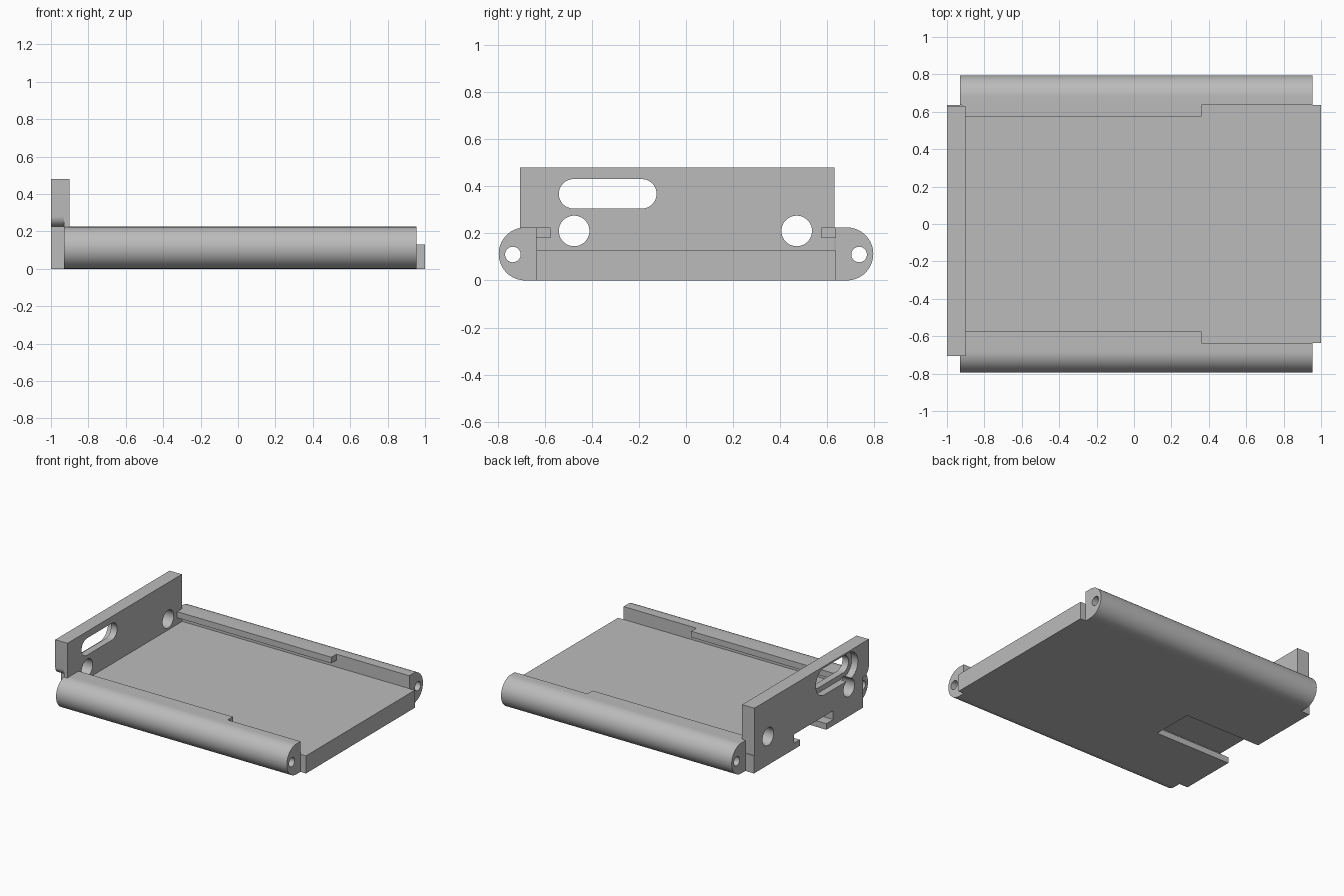
import bpy, bmesh, math

if "Cube" in bpy.data.objects:
    bpy.data.objects.remove(bpy.data.objects["Cube"], do_unlink=True)

grey = bpy.data.materials.new("plain grey")
grey.use_nodes = True
colour = (0.5, 0.5, 0.5, 1)
grey.diffuse_color = colour
grey.node_tree.nodes["Principled BSDF"].inputs["Base Color"].default_value = colour


def arc(cy, cz, r, start, end, steps=24):
    """Points (y, z) on an arc, angles in degrees."""
    angles = [math.radians(start + (end - start) * i / steps) for i in range(steps + 1)]
    return [(cy + r * math.cos(a), cz + r * math.sin(a)) for a in angles]


def circle(cy, cz, r):
    return arc(cy, cz, r, 0, 360, 40)[:-1]


def stadium(y0, y1, z, r):
    return arc(y1, z, r, -90, 90) + arc(y0, z, r, 90, 270)


def rect(y0, y1, z0, z1):
    return [(y0, z0), (y1, z0), (y1, z1), (y0, z1)]


def extrude(name, profile, x0, x1):
    """Sweep a (y, z) profile along x."""
    bm = bmesh.new()
    face = bm.faces.new([bm.verts.new((x0, y, z)) for y, z in profile])
    top = bmesh.ops.extrude_face_region(bm, geom=[face])["geom"]
    verts = [v for v in top if isinstance(v, bmesh.types.BMVert)]
    bmesh.ops.translate(bm, verts=verts, vec=(x1 - x0, 0, 0))
    bmesh.ops.recalc_face_normals(bm, faces=bm.faces)
    mesh = bpy.data.meshes.new(name)
    bm.to_mesh(mesh)
    bm.free()
    mesh.materials.append(grey)
    obj = bpy.data.objects.new(name, mesh)
    bpy.context.collection.objects.link(obj)
    return obj


def select(obj):
    bpy.ops.object.select_all(action="DESELECT")
    obj.select_set(True)
    bpy.context.view_layer.objects.active = obj


def cut(obj, profile, x0, x1):
    """Subtract a swept profile from a part."""
    cutter = extrude("cutter", profile, x0, x1)
    cutter.hide_render = True
    select(obj)
    mod = obj.modifiers.new("cut", "BOOLEAN")
    mod.operation = "DIFFERENCE"
    mod.solver = "EXACT"
    mod.object = cutter
    bpy.ops.object.modifier_apply(modifier=mod.name)
    bpy.data.objects.remove(cutter, do_unlink=True)


def smooth(obj):
    select(obj)
    bpy.ops.object.shade_smooth_by_angle(angle=math.radians(30))


# Floor plate with a T-shaped slot open at one end of the underside
base = extrude("base_plate", rect(-0.635, 0.635, 0, 0.13), -1, 1)
slot = [(-0.21, -0.1), (0.1, -0.1), (0.1, 0.045), (0.17, 0.045),
        (0.17, 0.11), (-0.29, 0.11), (-0.29, 0.045), (-0.21, 0.045)]
cut(base, slot, -1.1, -0.38)

# Round-backed side rails, each with a long bore and an inner lip
for side, label in ((-1, "front"), (1, "back")):
    half_round = arc(0.6825, 0.1125, 0.1125, -90, 90, 32)
    profile = [(0.635, 0)] + half_round + [(0.635, 0.225)]
    rail = extrude(label + "_rail", [(side * y, z) for y, z in profile], -0.93, 0.955)
    cut(rail, circle(side * 0.735, 0.11, 0.033), -1.1, 1.1)
    smooth(rail)
    lip = sorted((side * 0.575, side * 0.635))
    extrude(label + "_rail_lip", rect(*lip, 0.18, 0.225), -0.92, 0.36)

# Upright end plate with a rounded lower corner
outline = [(-0.635, 0.13), (0.63, 0.13), (0.63, 0.48), (-0.705, 0.48)]
outline += arc(-0.65, 0.28, 0.055, 180, 270, 12) + [(-0.635, 0.225)]
plate = extrude("end_plate", outline, -1, -0.9)
for y in (-0.475, 0.47):
    cut(plate, circle(y, 0.21, 0.065), -1.1, -0.8)
cut(plate, stadium(-0.4775, -0.1875, 0.3675, 0.0625), -1.1, -0.8)
cut(plate, stadium(-0.4775, -0.1875, 0.3675, 0.1), -1.1, -0.95)
smooth(plate)

# Square foot joining the end plate to the front rail
extrude("end_plate_foot", rect(-0.705, -0.635, 0.2, 0.29), -0.93, -0.9)
